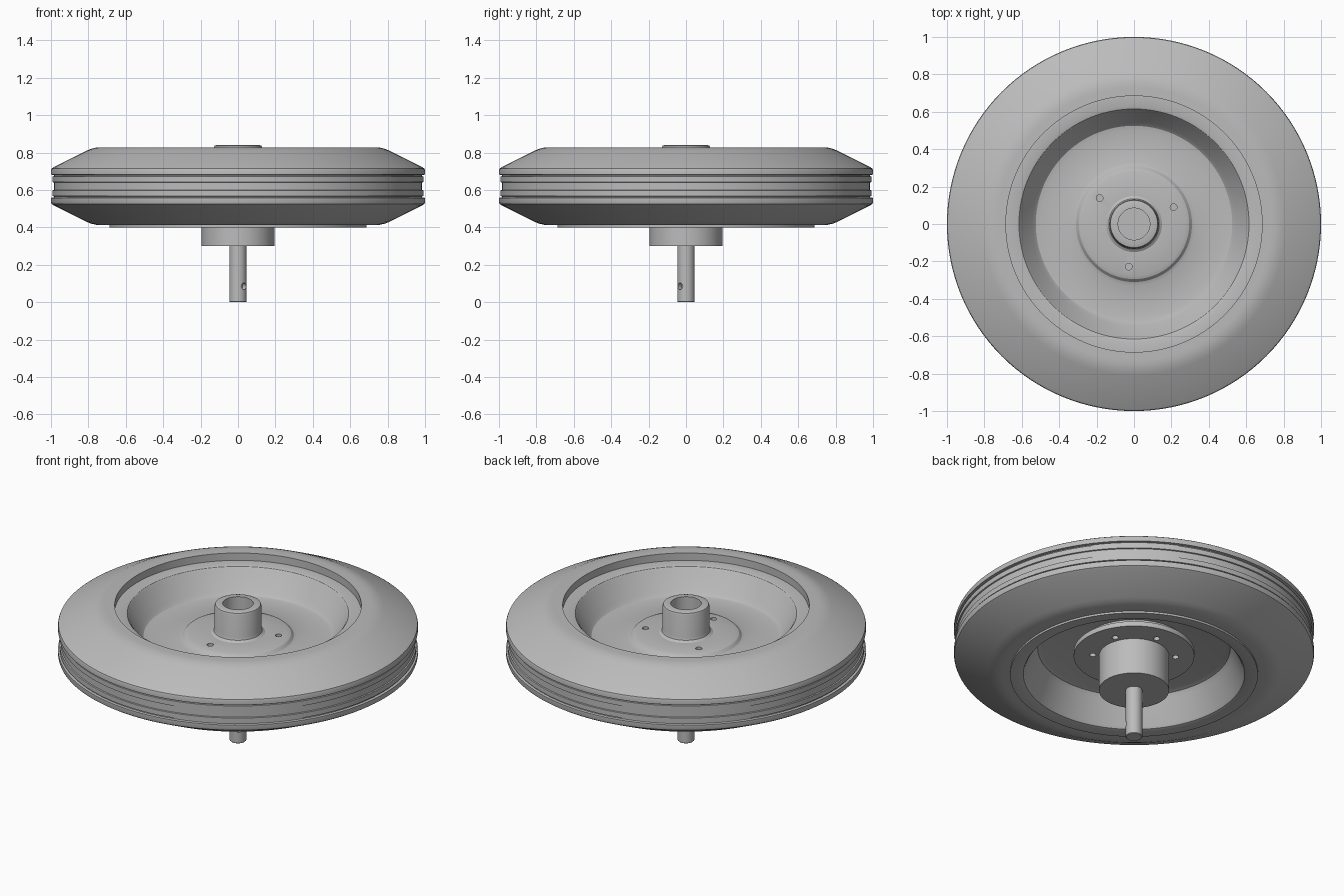
import bpy, bmesh, math
from mathutils import Vector

cube = bpy.data.objects.get("Cube")
if cube:
    bpy.data.objects.remove(cube, do_unlink=True)

GREY = (0.5, 0.5, 0.5, 1)
grey = bpy.data.materials.new("grey")
grey.use_nodes = True
grey.diffuse_color = GREY
grey.node_tree.nodes["Principled BSDF"].inputs["Base Color"].default_value = GREY


def finish(bm, name):
    bmesh.ops.recalc_face_normals(bm, faces=bm.faces)
    mesh = bpy.data.meshes.new(name)
    bm.to_mesh(mesh)
    bm.free()
    mesh.materials.append(grey)
    obj = bpy.data.objects.new(name, mesh)
    bpy.context.collection.objects.link(obj)
    return obj


def lathe(name, profile, steps=128, closed=False):
    """Spin an (r, z) profile around z; closed joins its ends."""
    bm = bmesh.new()
    verts = [bm.verts.new((r, 0, z)) for r, z in profile]
    edges = [bm.edges.new(pair) for pair in zip(verts, verts[1:])]
    if closed:
        edges.append(bm.edges.new((verts[-1], verts[0])))
    bmesh.ops.spin(bm, geom=verts + edges, cent=(0, 0, 0), axis=(0, 0, 1),
                   angle=math.tau, steps=steps, use_duplicate=False)
    bmesh.ops.remove_doubles(bm, verts=bm.verts, dist=0.0001)
    return finish(bm, name)


def drill(target, radius, start, end):
    """Cut a round hole between two points."""
    start, end = Vector(start), Vector(end)
    axis = end - start
    bm = bmesh.new()
    bmesh.ops.create_cone(bm, cap_ends=True, segments=24, radius1=radius,
                          radius2=radius, depth=axis.length)
    cutter = finish(bm, target.name + "_drill")
    cutter.rotation_euler = axis.to_track_quat("Z", "Y").to_euler()
    cutter.location = (start + end) / 2
    cutter.hide_render = True
    cutter.hide_viewport = True
    mod = target.modifiers.new("hole", "BOOLEAN")
    mod.operation = "DIFFERENCE"
    mod.solver = "EXACT"
    mod.object = cutter


def smooth(obj, angle=25):
    bpy.ops.object.select_all(action="DESELECT")
    obj.select_set(True)
    bpy.context.view_layer.objects.active = obj
    bpy.ops.object.shade_smooth_by_angle(angle=math.radians(angle))


# Tyre: upper half of the section, reflected about its middle plane
MID = 0.62
upper = [(0.985, 0.012), (0.985, 0.02), (0.992, 0.022), (0.992, 0.052),
         (0.985, 0.054), (0.985, 0.06), (1, 0.062), (1, 0.085), (0.997, 0.094),
         (0.985, 0.102), (0.81, 0.19), (0.785, 0.2), (0.755, 0.207), (0.73, 0.208),
         (0.685, 0.208)]
section = [(r, MID - h) for r, h in reversed(upper)] + [(r, MID + h) for r, h in upper]
tyre = lathe("tyre", section, closed=True)

# Dished rim with its raised centre and hollow hub
rim = lathe("rim", [
    (0, 0.6), (0.085, 0.6), (0.085, 0.84), (0.115, 0.84), (0.126, 0.836), (0.13, 0.826),
    (0.13, 0.69), (0.135, 0.675), (0.15, 0.665), (0.275, 0.665), (0.295, 0.658),
    (0.31, 0.642), (0.33, 0.635), (0.5, 0.635), (0.525, 0.64), (0.545, 0.66),
    (0.605, 0.765), (0.615, 0.778), (0.63, 0.783), (0.688, 0.783),
    (0.688, 0.4), (0.63, 0.4), (0.615, 0.405), (0.605, 0.418),
    (0.55, 0.55), (0.535, 0.572), (0.51, 0.58), (0, 0.58)])

# Drive plate and housing under the rim
housing = lathe("drive_housing", [
    (0, 0.585), (0.3, 0.585), (0.3, 0.55), (0.335, 0.55), (0.335, 0.52),
    (0.195, 0.52), (0.195, 0.3), (0, 0.3)])

# Axle shaft with a blind cross hole
shaft = lathe("axle_shaft", [(0, 0.32), (0.046, 0.32), (0.046, 0.004), (0.042, 0), (0, 0)], 48)
drill(shaft, 0.018, (0.012, -0.012, 0.085), (0.1, -0.1, 0.085))

# Ring of bolt holes: every second one reaches the upper face
for i in range(6):
    a = math.radians(23 + 60 * i)
    x, y = 0.23 * math.cos(a), 0.23 * math.sin(a)
    drill(housing, 0.018, (x, y, 0.5), (x, y, 0.57))
    if i % 2 == 0:
        drill(rim, 0.018, (x, y, 0.61), (x, y, 0.7))

for part in (tyre, rim, housing, shaft):
    smooth(part)
